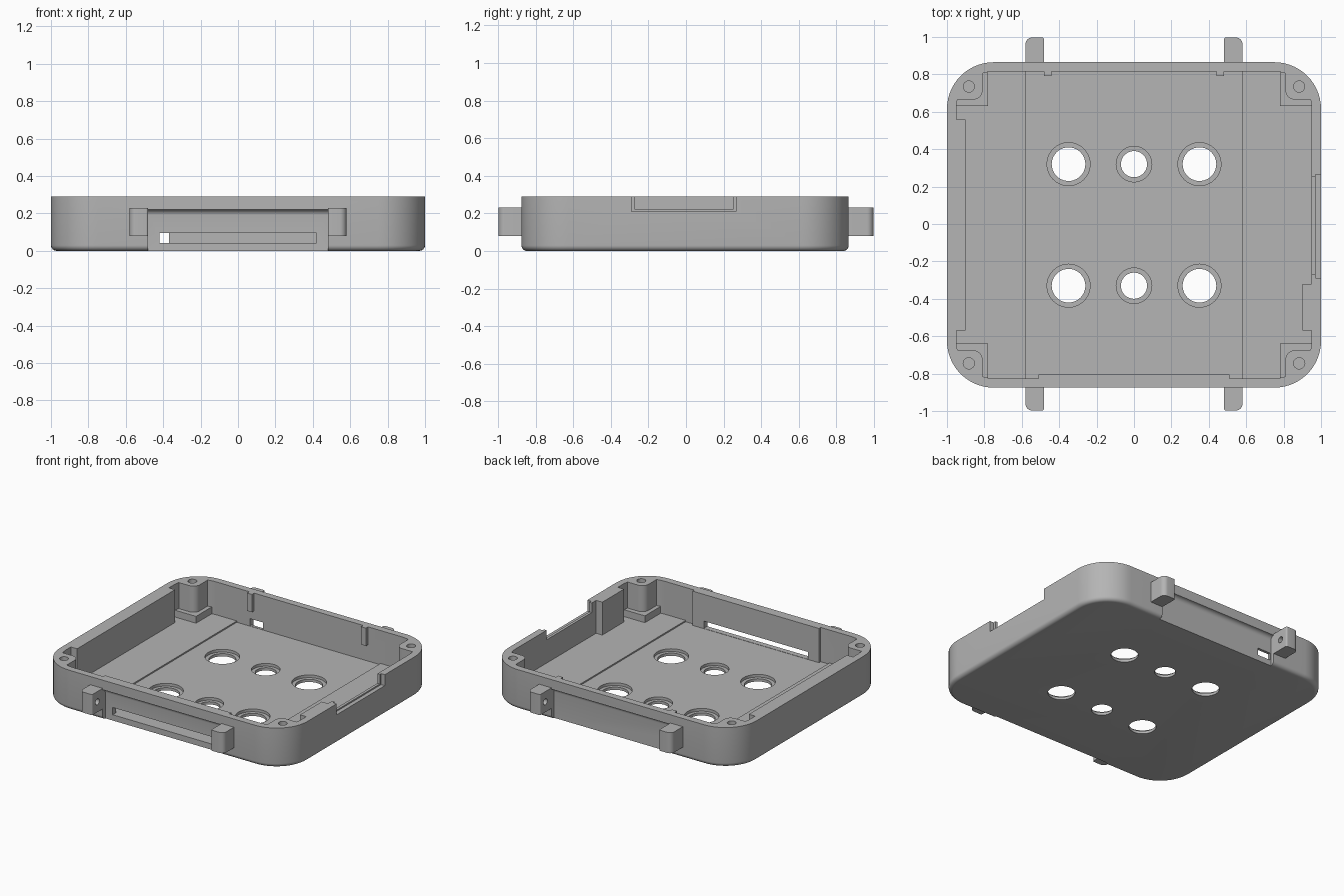
import bpy, bmesh
from math import sin, cos, pi
from mathutils import Vector

if "Cube" in bpy.data.objects:
    bpy.data.objects.remove(bpy.data.objects["Cube"])

grey = bpy.data.materials.new("plain_grey")
grey.use_nodes = True
grey.diffuse_color = (0.46, 0.46, 0.46, 1)
grey.node_tree.nodes["Principled BSDF"].inputs["Base Color"].default_value = grey.diffuse_color

YC = -0.005            # centre line of the tray
HX, HY, TOP = 1.0, 0.87, 0.29
WALL, FLOOR = 0.05, 0.05


def outline(x0, x1, y0, y1, radii, seg=10):
    """Rectangle with one radius per corner: ++, -+, --, +-."""
    pts = []
    corners = [(x1, y1, -1, -1), (x0, y1, 1, -1), (x0, y0, 1, 1), (x1, y0, -1, 1)]
    for i, ((cx, cy, sx, sy), r) in enumerate(zip(corners, radii)):
        steps = seg if r > 0 else 0
        for k in range(steps + 1):
            a = (i + (k / steps if steps else 0)) * pi / 2
            pts.append((cx + sx * r + r * cos(a), cy + sy * r + r * sin(a)))
    return pts


def loft(name, rings):
    """Closed solid through matching rings of 3D points."""
    bm = bmesh.new()
    loops = [[bm.verts.new(p) for p in ring] for ring in rings]
    n = len(loops[0])
    for a, b in zip(loops, loops[1:]):
        for i in range(n):
            j = (i + 1) % n
            bm.faces.new((a[i], a[j], b[j], b[i]))
    bm.faces.new(loops[0])
    bm.faces.new(loops[-1])
    bmesh.ops.recalc_face_normals(bm, faces=bm.faces)
    mesh = bpy.data.meshes.new(name)
    bm.to_mesh(mesh)
    bm.free()
    mesh.materials.append(grey)
    ob = bpy.data.objects.new(name, mesh)
    bpy.context.collection.objects.link(ob)
    return ob


def prism(name, pts, z0, z1):
    return loft(name, [[(x, y, z) for x, y in pts] for z in (z0, z1)])


def box(name, x0, x1, y0, y1, z0, z1):
    return prism(name, [(x0, y0), (x1, y0), (x1, y1), (x0, y1)], z0, z1)


def cylinder(name, centre, r, depth, axis="Z", seg=40):
    """Cylinder running from centre along +axis by depth."""
    rings = []
    for d in (0, depth):
        ring = []
        for k in range(seg):
            u, v = r * cos(2 * pi * k / seg), r * sin(2 * pi * k / seg)
            off = (u, v, d) if axis == "Z" else (d, u, v)
            ring.append(Vector(centre) + Vector(off))
        rings.append(ring)
    return loft(name, rings)


def combine(ob, other, operation):
    """Apply a boolean and discard the second solid."""
    mod = ob.modifiers.new("boolean", "BOOLEAN")
    mod.operation, mod.solver, mod.object = operation, "EXACT", other
    bpy.context.view_layer.update()
    with bpy.context.temp_override(object=ob, active_object=ob, selected_objects=[ob]):
        bpy.ops.object.modifier_apply(modifier=mod.name)
    bpy.data.objects.remove(other)


def cut(ob, other):
    combine(ob, other, "DIFFERENCE")


def add(ob, other):
    combine(ob, other, "UNION")


# Tray body with a rounded lower edge
rings = []
fillet = 0.03
for k in range(7):
    a = k / 6 * pi / 2
    d = fillet * (1 - sin(a))
    pts = outline(-HX + d, HX - d, YC - HY + d, YC + HY - d, [0.25 - d] * 4, 14)
    rings.append([(x, y, fillet * (1 - cos(a))) for x, y in pts])
rings.append([(x, y, TOP) for x, y, z in rings[-1]])
body = loft("tray_body", rings)

# Hollow inside and slightly lower middle floor
ix, y_front, y_back = HX - WALL, YC - HY + WALL, YC + HY - WALL
cut(body, prism("cavity", outline(-ix, ix, y_front, y_back, [0.2] * 4, 14), FLOOR, 0.5))
cut(body, box("floor_channel", -0.58, 0.58, y_front, y_back, FLOOR - 0.01, 0.2))

# Corner pads and screw posts
for sx in (1, -1):
    for sy in (1, -1):
        pad = outline(0.78, 0.965, 0.635, 0.835, [0.17, 0, 0, 0])
        post = outline(0.81, 0.965, 0.67, 0.835, [0.15, 0, 0.05, 0])
        for pts, z in ((pad, 0.10), (post, TOP)):
            pts = [(sx * x, YC + sy * y) for x, y in pts]
            add(body, prism("corner_support", pts, FLOOR - 0.02, z))
        cut(body, cylinder("screw_hole", (sx * 0.883, YC + sy * 0.74, 0.12), 0.03, 0.3, seg=24))

# Thickened stretches of the inner wall
add(body, box("left_thickening", -0.97, -0.9, -0.57, 0.56, FLOOR - 0.02, TOP))
add(body, box("right_thickening", 0.9, 0.97, -0.57, -0.32, FLOOR - 0.02, TOP))
add(body, box("front_thickening", -0.51, 0.51, -0.84, -0.805, FLOOR - 0.02, TOP))
for s in (1, -1):
    x = s * 0.46
    add(body, box("back_rib", x - 0.02, x + 0.02, 0.79, 0.83, 0.16, TOP))

# Outer recesses with a curved upper edge
for s in (-1, 1):
    face = YC + s * HY
    deep, r = face - s * 0.03, 0.03
    profile = [(face + s * 0.05, -0.05), (deep, -0.05)]
    for k in range(7):
        a = k / 6 * pi / 2
        profile.append((deep + s * r * (1 - cos(a)), 0.19 + r * sin(a)))
    profile.append((face + s * 0.05, 0.22))
    cut(body, loft("recess", [[(x, y, z) for y, z in profile] for x in (-0.48, 0.48)]))

# Slots through the front and back walls
cut(body, box("front_slot", -0.42, 0.42, -0.95, -0.78, 0.042, 0.095))
cut(body, box("back_slot", -0.475, -0.37, 0.78, 0.95, 0.042, 0.095))

# Stepped notch in the side wall
cut(body, box("notch_outer", 0.97, 1.1, -0.29, 0.265, 0.21, 0.5))
cut(body, box("notch_inner", 0.93, 1.1, -0.27, 0.25, 0.22, 0.5))

# Floor holes with a shallow counterbore
for x, r in ((-0.35, 0.09), (0, 0.07), (0.35, 0.09)):
    for s in (1, -1):
        y = YC + s * 0.325
        cut(body, cylinder("floor_hole", (x, y, -0.1), r, 0.3))
        cut(body, cylinder("counterbore", (x, y, 0.02), r + 0.025, 0.2))

# Hinge tabs with a blind pin hole on the inner side
parts = [body]
for sx, side in ((1, "left"), (-1, "right")):
    for sy, end in ((1, "back"), (-1, "front")):
        pts = outline(0.48, 0.58, 0.836, 0.997, [0.035, 0.012, 0, 0], 8)
        tab = prism(f"{end}_{side}_tab", [(sx * x, sy * y) for x, y in pts], 0.08, 0.23)
        start = 0.46 if sx > 0 else -0.54
        cut(tab, cylinder("pin_hole", (start, sy * 0.935, 0.155), 0.022, 0.08, "X", 24))
        parts.append(tab)

# Smooth the curved faces, keep the edges sharp
bpy.ops.object.select_all(action="DESELECT")
for ob in parts:
    ob.select_set(True)
bpy.context.view_layer.objects.active = body
bpy.ops.object.shade_smooth_by_angle(angle=pi / 6)
